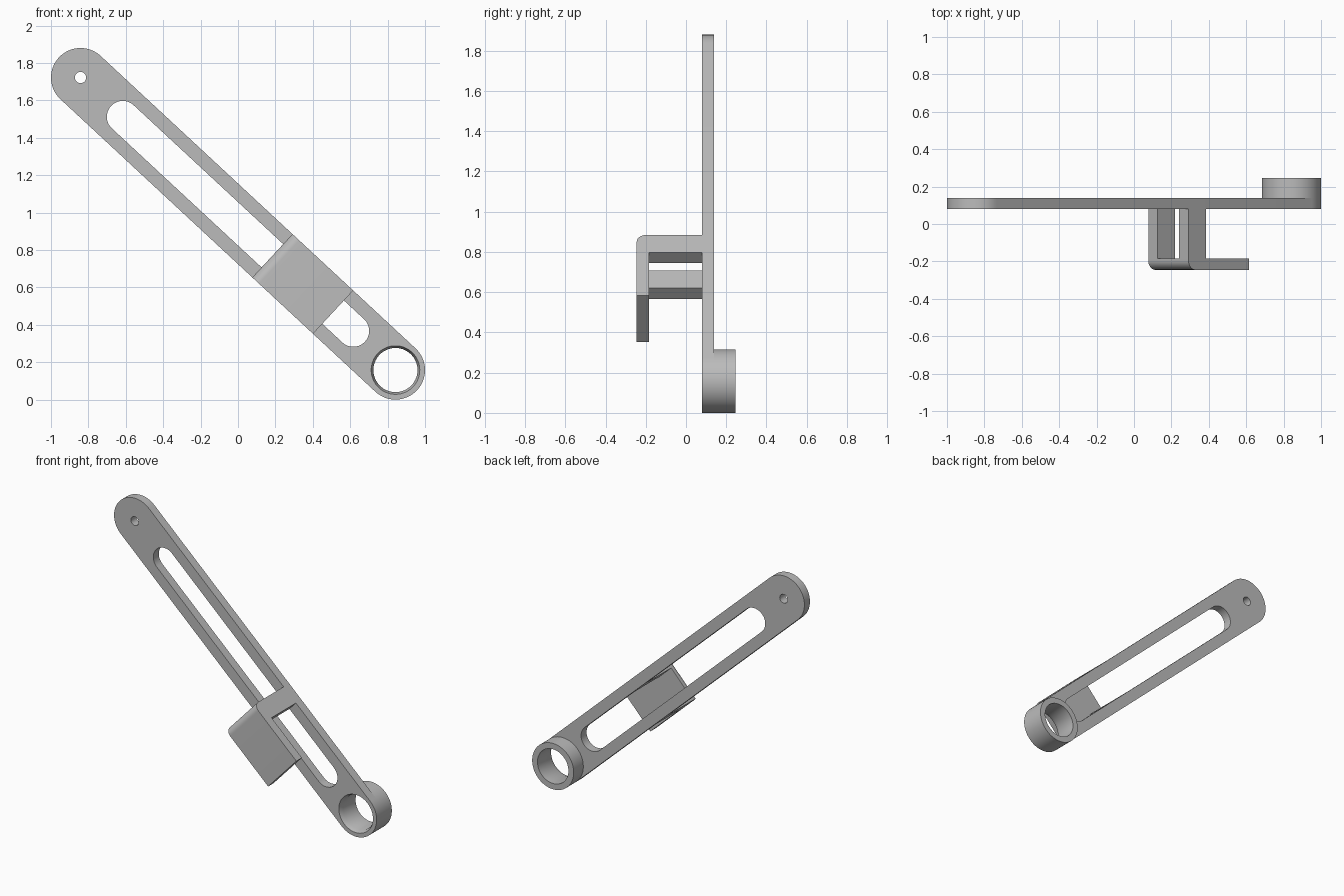
import bpy, bmesh, math
from mathutils import Matrix, Vector

cube = bpy.data.objects.get("Cube")
if cube:
    bpy.data.objects.remove(cube, do_unlink=True)

# Single plain grey finish
grey = bpy.data.materials.new("plain_grey")
grey.use_nodes = True
grey.diffuse_color = (0.5, 0.5, 0.5, 1)
grey.node_tree.nodes["Principled BSDF"].inputs["Base Color"].default_value = (0.5, 0.5, 0.5, 1)

# Arm frame: along the arm, across the arm, towards the front
ALONG = Vector((0.842, 0, -0.782)).normalized()
ACROSS = Vector((-ALONG.z, 0, ALONG.x))
FRONT = Vector((0, -1, 0))
CENTRE = Vector((0, 0, 0.94))


def frame(x, y, z):
    m = Matrix((x, y, z)).transposed().to_4x4()
    m.translation = CENTRE
    return m


FLAT = frame(ALONG, ACROSS, FRONT)
EDGE = frame(ALONG, FRONT, -ACROSS)

END = 1.149        # pivot distance from the arm centre
RADIUS = 0.158     # half width of the arm
SLOT = 0.085       # half width of the slot
BACK, FACE = -0.14, -0.08
CLIP_TOP, CLIP_END = 0.251, 0.694
COVER_BACK, COVER_FACE = 0.185, 0.245
SIDES = 64


def arc(x, y, r, start, end, steps):
    return [(x + r * math.cos(start + (end - start) * i / steps),
             y + r * math.sin(start + (end - start) * i / steps)) for i in range(steps + 1)]


def circle(x, r):
    return arc(x, 0, r, 0, 2 * math.pi, SIDES)[:-1]


def stadium(half, r):
    q = math.pi / 2
    return arc(half, 0, r, -q, q, SIDES // 2) + arc(-half, 0, r, q, 3 * q, SIDES // 2)


def finish(name, bm, matrix):
    bmesh.ops.remove_doubles(bm, verts=bm.verts, dist=0.0001)
    bmesh.ops.transform(bm, matrix=matrix, verts=bm.verts)
    bmesh.ops.recalc_face_normals(bm, faces=bm.faces)
    mesh = bpy.data.meshes.new(name)
    bm.to_mesh(mesh)
    bm.free()
    mesh.materials.clear()
    mesh.materials.append(grey)
    obj = bpy.data.objects.new(name, mesh)
    bpy.context.collection.objects.link(obj)
    bpy.ops.object.select_all(action='DESELECT')
    obj.select_set(True)
    bpy.context.view_layer.objects.active = obj
    bpy.ops.object.shade_smooth_by_angle(angle=math.radians(30))
    return obj


def slab(name, loops, low, high, matrix):
    """Extrude a filled outline; later loops become holes."""
    curve = bpy.data.curves.new(name + "_outline", 'CURVE')
    curve.dimensions = '2D'
    curve.fill_mode = 'BOTH'
    curve.extrude = (high - low) / 2
    for loop in loops:
        spline = curve.splines.new('POLY')
        spline.points.add(len(loop) - 1)
        for point, (x, y) in zip(spline.points, loop):
            point.co = (x, y, 0, 1)
        spline.use_cyclic_u = True
    temp = bpy.data.objects.new(name + "_outline", curve)
    bpy.context.collection.objects.link(temp)
    bpy.context.view_layer.update()
    solid = temp.evaluated_get(bpy.context.evaluated_depsgraph_get())
    mesh = bpy.data.meshes.new_from_object(solid)
    bm = bmesh.new()
    bm.from_mesh(mesh)
    bpy.data.objects.remove(temp, do_unlink=True)
    bpy.data.curves.remove(curve)
    bpy.data.meshes.remove(mesh)
    return finish(name, bm, matrix @ Matrix.Translation((0, 0, (low + high) / 2)))


def lathe(name, x, profile, matrix):
    """Spin a closed (radius, height) profile about the pivot axis."""
    bm = bmesh.new()
    rings = []
    for i in range(SIDES):
        a = 2 * math.pi * i / SIDES
        rings.append([bm.verts.new((x + r * math.cos(a), r * math.sin(a), h)) for r, h in profile])
    n = len(profile)
    for i in range(SIDES):
        p, q = rings[i], rings[(i + 1) % SIDES]
        for j in range(n):
            k = (j + 1) % n
            bm.faces.new((p[j], p[k], q[k], q[j]))
    return finish(name, bm, matrix)


# Long slotted arm with a small pin hole and a large collar hole
RIM, BORE = 0.13, 0.118
slab("slotted_arm",
     [stadium(END, RADIUS), stadium(END - 0.308, SLOT), circle(-END, 0.03), circle(END, RIM)],
     BACK, FACE, FLAT)

# Collar behind the lower end, its bore flared at the front
lathe("collar", END,
      [(BORE, -0.245), (RADIUS, -0.245), (RADIUS, BACK), (RIM, BACK), (RIM, FACE), (BORE, FACE - 0.03)],
      FLAT)

# Clip cover with one rounded outer edge
r = 0.05
cover = [(CLIP_END, COVER_FACE), (CLIP_END, COVER_BACK), (CLIP_TOP, COVER_BACK)]
cover += arc(CLIP_TOP + r, COVER_FACE - r, r, math.pi, math.pi / 2, 10)
slab("clip_cover", [cover], -RADIUS, RADIUS, EDGE)

# Two struts joining the cover to the arm on each side of the slot
for name, side in (("clip_strut_upper", 1), ("clip_strut_lower", -1)):
    t = CLIP_TOP + 0.128
    outline = [(CLIP_TOP, side * SLOT), (t, side * SLOT), (t, side * RADIUS), (CLIP_TOP, side * RADIUS)]
    slab(name, [outline], FACE, COVER_BACK, FLAT)
